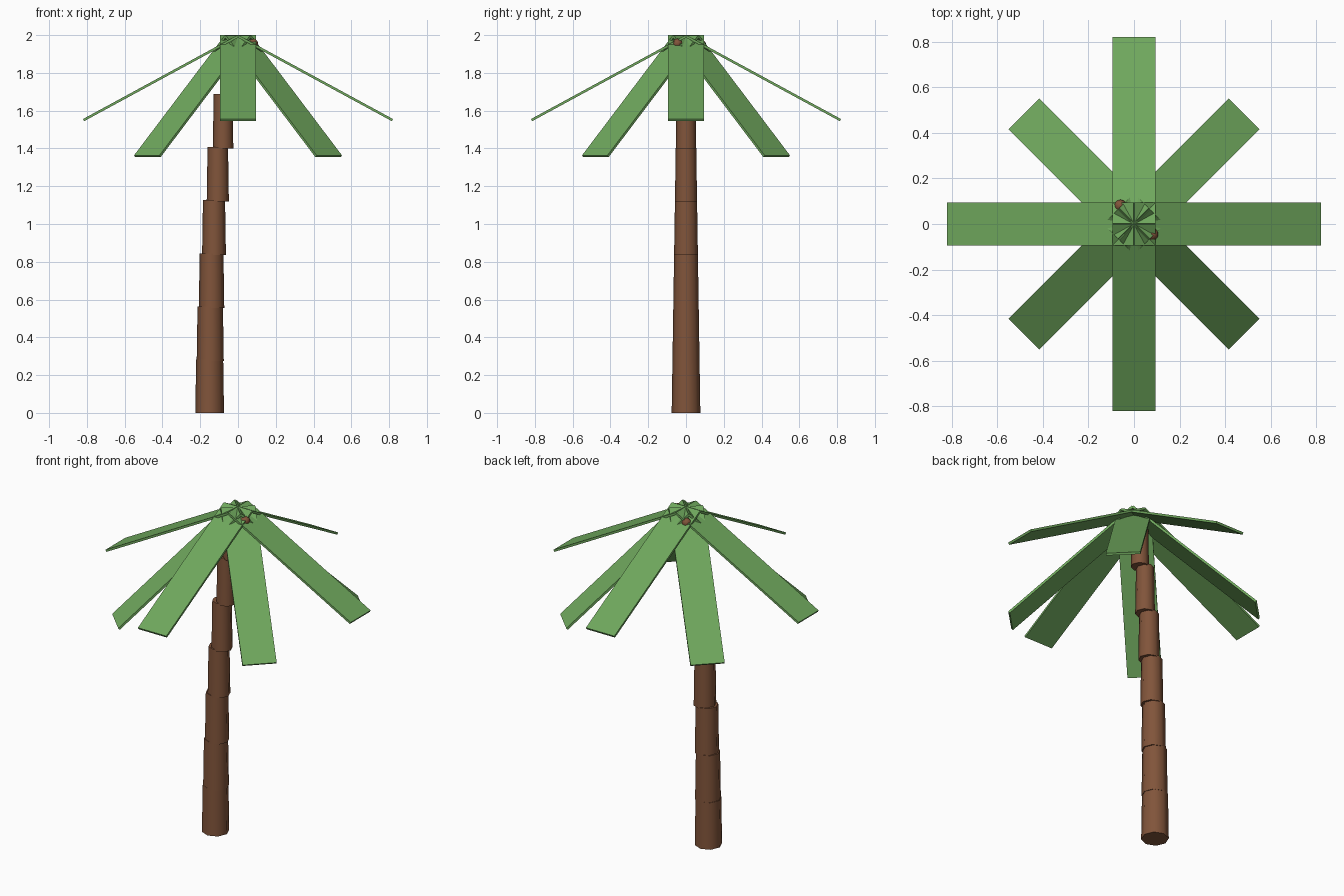
import bpy, bmesh, math
from mathutils import Matrix

if "Cube" in bpy.data.objects:
    bpy.data.objects.remove(bpy.data.objects["Cube"])


def material(name, rgb):
    m = bpy.data.materials.new(name)
    m.diffuse_color = (*rgb, 1)
    m.use_nodes = True
    m.node_tree.nodes["Principled BSDF"].inputs["Base Color"].default_value = m.diffuse_color
    return m


GREEN = material("leaf green", (0.16, 0.39, 0.11))
BROWN = material("bark brown", (0.22, 0.09, 0.043))


def finish(bm, name, mat, smooth=False):
    mesh = bpy.data.meshes.new(name)
    bm.to_mesh(mesh)
    bm.free()
    mesh.materials.append(mat)
    ob = bpy.data.objects.new(name, mesh)
    bpy.context.collection.objects.link(ob)
    if smooth:
        bpy.ops.object.select_all(action='DESELECT')
        ob.select_set(True)
        bpy.context.view_layer.objects.active = ob
        bpy.ops.object.shade_smooth_by_angle(angle=math.radians(50))
    return ob


# Trunk: stacked tapering sections that drift sideways towards the crown
STEP = 0.2815
centres = [-0.150, -0.147, -0.140, -0.127, -0.107, -0.079, -0.042]
for i, x in enumerate(centres):
    low = max(0, i * STEP - 0.008)
    high = min((i + 1) * STEP, 1.945)
    bm = bmesh.new()
    bmesh.ops.create_cone(
        bm, cap_ends=True, segments=8,
        radius1=0.076 - 0.0155 * low, radius2=0.076 - 0.0155 * high,
        depth=high - low, matrix=Matrix.Translation((x, 0, (low + high) / 2)))
    finish(bm, f"trunk_section_{i + 1}", BROWN, smooth=True)

# Leaves: flat boards hinged at the crown, the diagonal ones drooping more
LENGTH, WIDTH, THICK = 0.93, 0.19, 0.013
for i in range(8):
    droop = math.radians(28.5 if i % 2 == 0 else 43.1)
    place = (Matrix.Translation((0, 0, 1.994))
             @ Matrix.Rotation(i * math.pi / 4, 4, 'Z')
             @ Matrix.Rotation(droop, 4, 'Y')
             @ Matrix.Translation((LENGTH / 2, 0, 0))
             @ Matrix.Diagonal((LENGTH, WIDTH, THICK, 1)))
    bm = bmesh.new()
    bmesh.ops.create_cube(bm, size=1, matrix=place)
    finish(bm, f"leaf_{i + 1}", GREEN)

# Small nuts tucked into the crown
for i, pos in enumerate([(0.08, -0.045, 1.955), (-0.06, 0.08, 1.95)]):
    bm = bmesh.new()
    bmesh.ops.create_icosphere(bm, subdivisions=2, radius=0.027,
                               matrix=Matrix.Translation(pos))
    finish(bm, f"nut_{i + 1}", BROWN, smooth=True)
